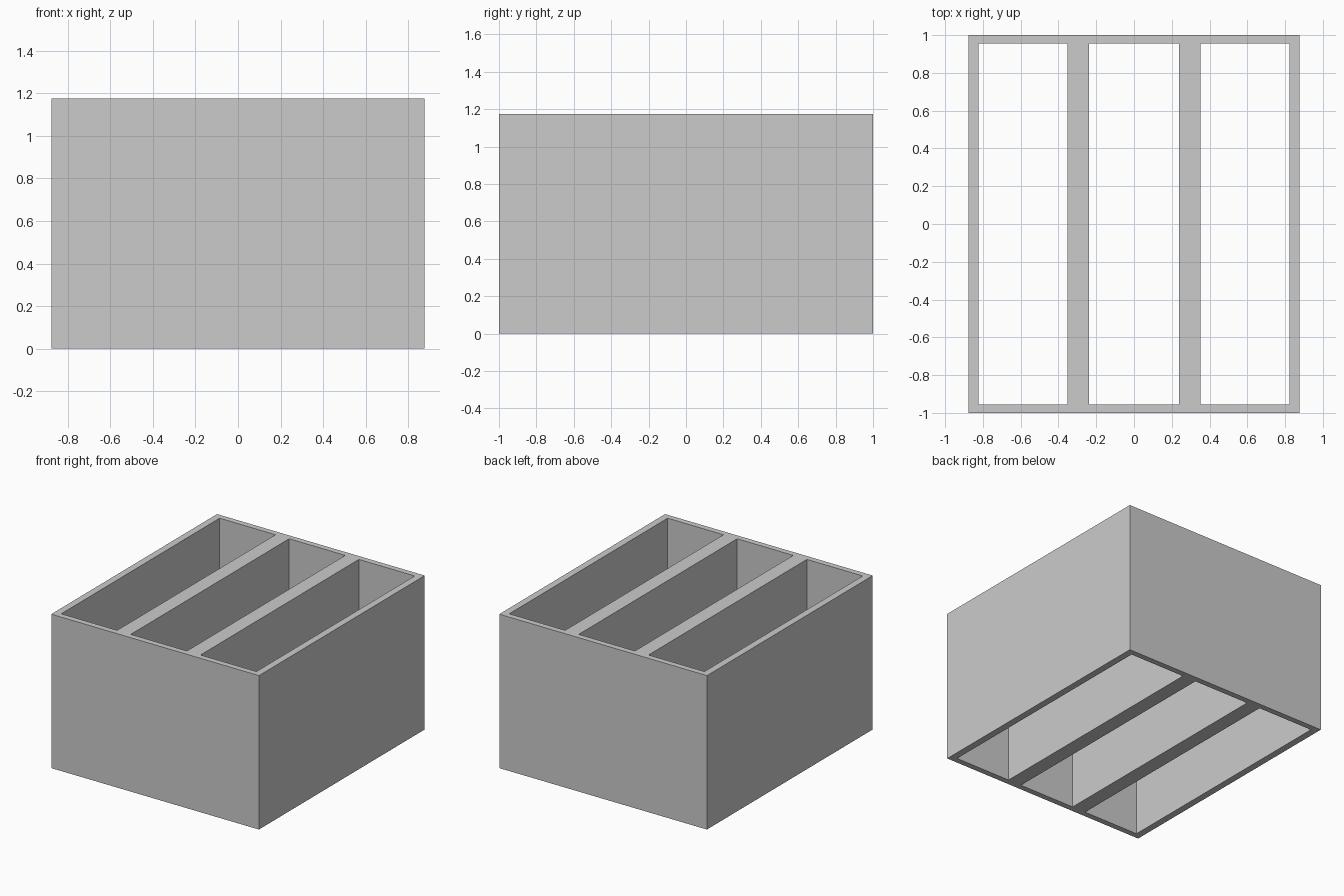
import bpy
import bmesh

cube = bpy.data.objects.get("Cube")
if cube:
    bpy.data.objects.remove(cube, do_unlink=True)

HEIGHT = 1.175
XS = [-0.877, -0.824, -0.352, -0.237, 0.237, 0.352, 0.824, 0.877]
YS = [-1.0, -0.955, 0.955, 1.0]

grey = bpy.data.materials.new("plain_grey")
grey.use_nodes = True
colour = (0.6, 0.6, 0.6, 1.0)
grey.diffuse_color = colour
grey.node_tree.nodes["Principled BSDF"].inputs["Base Color"].default_value = colour

# Wall plan: a grid of cells that leaves out the three open slots
bm = bmesh.new()
verts = [[bm.verts.new((x, y, 0)) for y in YS] for x in XS]
for i in range(len(XS) - 1):
    for j in range(len(YS) - 1):
        if j == 1 and i % 2 == 1:
            continue
        bm.faces.new((verts[i][j], verts[i + 1][j],
                      verts[i + 1][j + 1], verts[i][j + 1]))

# Raise the plan into full-height walls, open at top and bottom
result = bmesh.ops.extrude_face_region(bm, geom=bm.faces[:], use_keep_orig=True)
top = [g for g in result["geom"] if isinstance(g, bmesh.types.BMVert)]
bmesh.ops.translate(bm, verts=top, vec=(0, 0, HEIGHT))
bmesh.ops.recalc_face_normals(bm, faces=bm.faces[:])

mesh = bpy.data.meshes.new("slotted_block")
bm.to_mesh(mesh)
bm.free()
mesh.materials.append(grey)
block = bpy.data.objects.new("slotted_block", mesh)
bpy.context.collection.objects.link(block)
